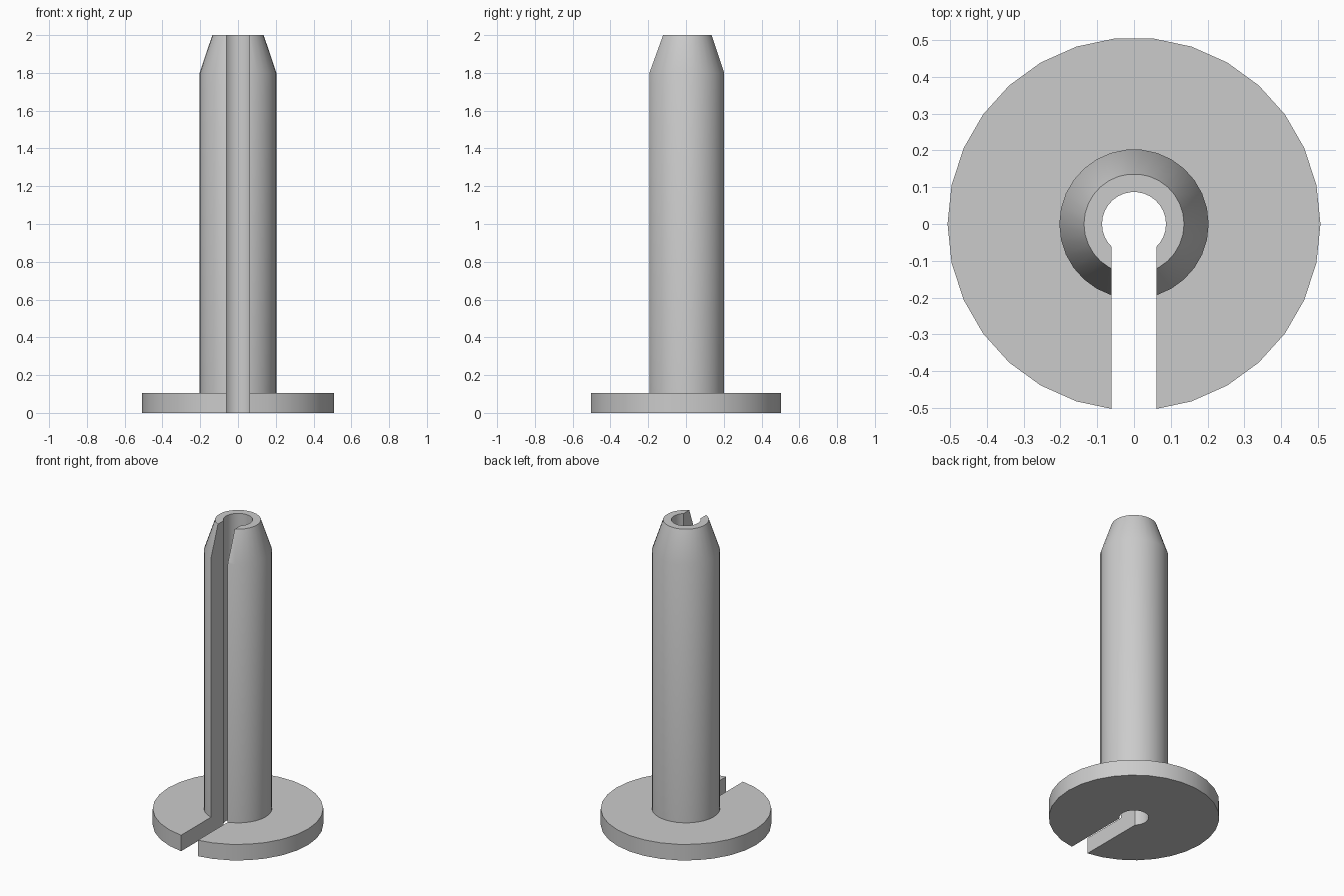
import bpy
import bmesh
import math
from mathutils import Matrix

default = bpy.data.objects.get("Cube")
if default:
    bpy.data.objects.remove(default, do_unlink=True)

SIDES = 30
BORE, TIP, SLEEVE, FLANGE = 0.087, 0.136, 0.203, 0.507
FLANGE_TOP, TAPER_START, HEIGHT = 0.105, 1.8, 2.0
SLOT_HALF = 0.061


def make_object(name, bm):
    bmesh.ops.recalc_face_normals(bm, faces=bm.faces)
    mesh = bpy.data.meshes.new(name)
    bm.to_mesh(mesh)
    bm.free()
    obj = bpy.data.objects.new(name, mesh)
    bpy.context.collection.objects.link(obj)
    return obj


def lathe(name, profile):
    """Revolve a closed (radius, height) outline around z."""
    bm = bmesh.new()
    rings = []
    for i in range(SIDES):
        a = math.tau * i / SIDES
        rings.append([bm.verts.new((r * math.cos(a), r * math.sin(a), z))
                      for r, z in profile])
    for i, ring in enumerate(rings):
        nxt = rings[(i + 1) % SIDES]
        for j in range(len(profile)):
            k = (j + 1) % len(profile)
            bm.faces.new((ring[j], nxt[j], nxt[k], ring[k]))
    return make_object(name, bm)


# Flanged sleeve with tapered tip and through bore
sleeve = lathe("flanged_sleeve", [
    (BORE, 0), (FLANGE, 0), (FLANGE, FLANGE_TOP), (SLEEVE, FLANGE_TOP),
    (SLEEVE, TAPER_START), (TIP, HEIGHT), (BORE, HEIGHT)])

# Slot running the full height, from the bore out through the front
bm = bmesh.new()
bmesh.ops.create_cube(bm, size=1, matrix=Matrix.Translation((0, -0.5, 1))
                      @ Matrix.Diagonal((2 * SLOT_HALF, 1, 3, 1)))
cutter = make_object("slot_cutter", bm)
cutter.hide_render = True

cut = sleeve.modifiers.new("slot", 'BOOLEAN')
cut.operation = 'DIFFERENCE'
cut.solver = 'EXACT'
cut.object = cutter

bpy.ops.object.select_all(action='DESELECT')
sleeve.select_set(True)
bpy.context.view_layer.objects.active = sleeve
bpy.ops.object.modifier_apply(modifier=cut.name)
bpy.data.objects.remove(cutter, do_unlink=True)

# Plain grey finish
grey = bpy.data.materials.new("plain_grey")
grey.use_nodes = True
colour = (0.6, 0.6, 0.6, 1)
grey.diffuse_color = colour
grey.node_tree.nodes["Principled BSDF"].inputs["Base Color"].default_value = colour
sleeve.data.materials.clear()
sleeve.data.materials.append(grey)

bpy.ops.object.shade_smooth_by_angle(angle=math.radians(30))
